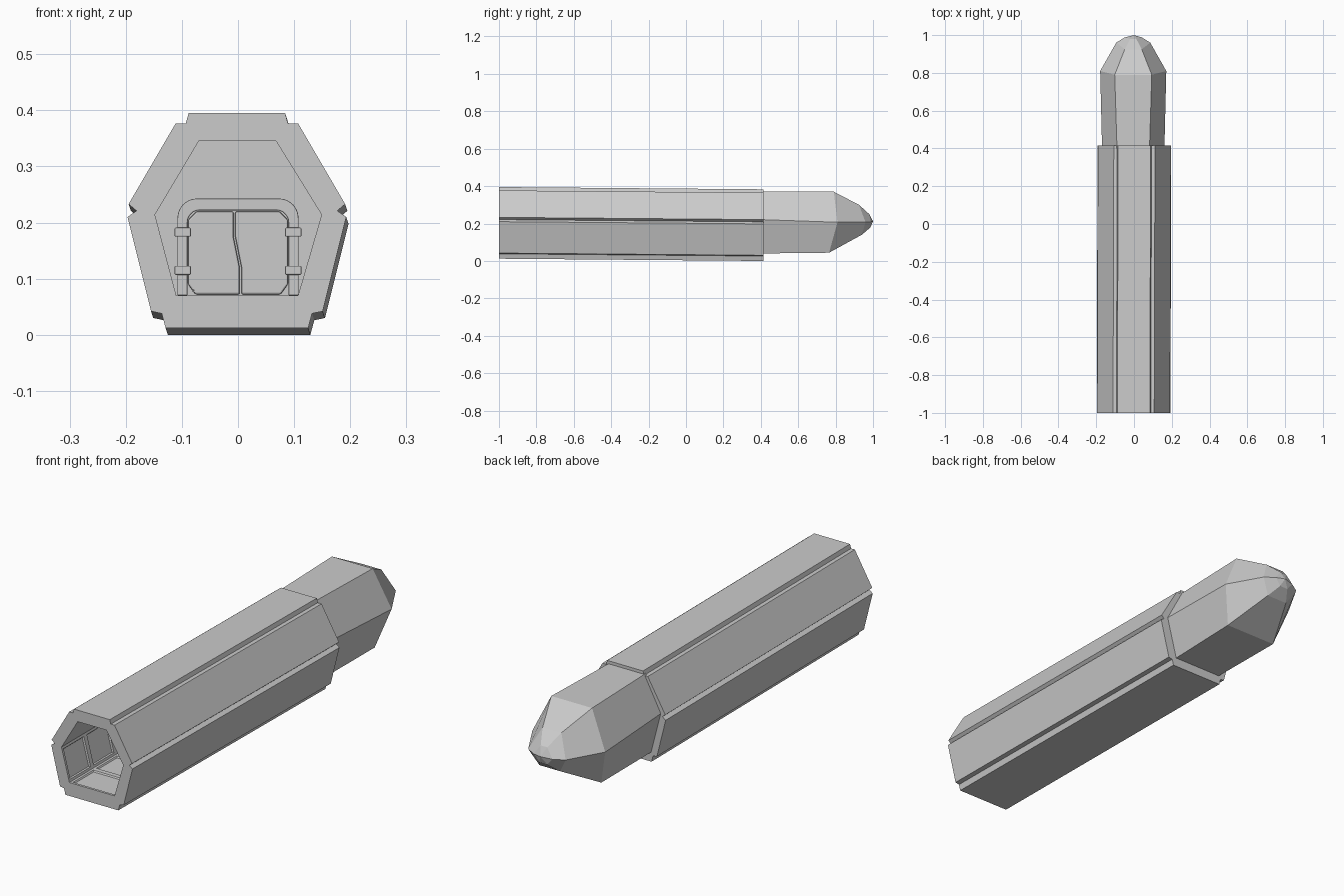
import bpy, bmesh, math
from mathutils import Vector

if "Cube" in bpy.data.objects:
    bpy.data.objects.remove(bpy.data.objects["Cube"])

grey = bpy.data.materials.new("hull grey")
grey.use_nodes = True
COLOUR = (0.6, 0.6, 0.6, 1)
grey.diffuse_color = COLOUR
grey.node_tree.nodes["Principled BSDF"].inputs["Base Color"].default_value = COLOUR


def finish(bm, name):
    mesh = bpy.data.meshes.new(name)
    bm.to_mesh(mesh)
    bm.free()
    mesh.materials.append(grey)
    obj = bpy.data.objects.new(name, mesh)
    bpy.context.collection.objects.link(obj)
    return obj


def loft(bm, rings):
    """Skin a list of rings of equal length with quads."""
    loops = [[bm.verts.new(p) for p in ring] for ring in rings]
    for a, b in zip(loops, loops[1:]):
        for i in range(len(a)):
            j = (i + 1) % len(a)
            bm.faces.new((a[i], a[j], b[j], b[i]))
    return loops


def loop_edges(bm, loop):
    return [bm.edges.get((v, loop[i - 1])) for i, v in enumerate(loop)]


def plate(name, outline, y, depth, bevel=0):
    """Extrude an x-z outline towards the front."""
    bm = bmesh.new()
    loops = loft(bm, [[(x, y - depth, z) for x, z in outline],
                      [(x, y, z) for x, z in outline]])
    for loop in loops:
        bm.faces.new(loop)
    bmesh.ops.recalc_face_normals(bm, faces=bm.faces)
    obj = finish(bm, name)
    if bevel:
        mod = obj.modifiers.new("edge", "BEVEL")
        mod.width = bevel
        mod.segments = 2
    return obj


def box(x0, x1, z0, z1):
    return [(x0, z0), (x1, z0), (x1, z1), (x0, z1)]


def rounded_top(half, top, bottom, radius):
    """Arch path from the left foot over to the right foot."""
    right = []
    for i in range(7):
        a = math.pi / 2 * (1 - i / 6)
        right.append((half - radius + radius * math.cos(a),
                      top - radius + radius * math.sin(a)))
    right.append((half, bottom))
    return [(-x, z) for x, z in reversed(right)] + right


# Hollow hull: six plates with stepped grooves at the corners, slightly skewed
half = [(0.086, 0.395), (0.091, 0.377), (0.109, 0.377), (0.193, 0.233),
        (0.179, 0.221), (0.195, 0.21), (0.153, 0.042), (0.134, 0.038),
        (0.127, 0.012)]
outer = half + [(-x, z) for x, z in reversed(half)]
inner = [(-0.07, 0.345), (0.068, 0.345), (0.149, 0.214),
         (0.107, 0.07), (-0.11, 0.07), (-0.148, 0.214)]
FRONT, HULL_END, WALL = -1, 0.415, 0.6
bm = bmesh.new()
hull = loft(bm, [[(x - 0.002, FRONT, z) for x, z in outer],
                 [(x + 0.002, HULL_END, z - 0.012) for x, z in outer]])
for loop, y in zip(hull, (FRONT, HULL_END)):
    hole = [bm.verts.new((x, y, z)) for x, z in inner]
    for i, v in enumerate(hole):
        bm.edges.new((hole[i - 1], v))
    bmesh.ops.triangle_fill(bm, edges=loop_edges(bm, loop) + loop_edges(bm, hole),
                            use_beauty=True)
bmesh.ops.recalc_face_normals(bm, faces=bm.faces)
finish(bm, "outer_hull")

# Corridor lining with recessed panels on the floor and lower walls
bm = bmesh.new()
BAYS = 10
loft(bm, [[(x, FRONT + (WALL - FRONT) * k / BAYS, z) for x, z in inner]
          for k in range(BAYS + 1)])
bm.normal_update()
panels = []
for f in bm.faces:
    c = f.calc_center_median()
    if f.normal.dot(Vector((c.x, 0, c.z - 0.2))) > 0:
        f.normal_flip()
    if c.z < 0.2:
        panels.append(f)
for thickness, depth in ((0.015, 0), (0.005, -0.006)):
    bmesh.ops.inset_individual(bm, faces=panels, thickness=thickness, depth=depth)
finish(bm, "corridor_lining")

# End wall and door
plate("end_wall", inner, WALL + 0.01, 0.01)

arch_out = rounded_top(0.108, 0.243, 0.07, 0.035)
arch_in = rounded_top(0.09, 0.222, 0.07, 0.022)
plate("door_frame", arch_out + arch_in[::-1], WALL, 0.03, 0.002)

split = [(-0.005, 0.22), (-0.005, 0.175), (0.006, 0.12), (0.006, 0.072)]
plate("door_leaf_left", split + [(0.076, 0.072), (0.089, 0.09), (0.089, 0.205), (0.074, 0.22)],
      WALL, 0.012, 0.003)
plate("door_leaf_right", [(x - 0.003, z) for x, z in split]
      + [(-0.076, 0.072), (-0.089, 0.09), (-0.089, 0.205), (-0.074, 0.22)],
      WALL, 0.008, 0.003)


def door_panel(name, x0, x1, z0, z1, y):
    """Raised rim around a flat panel."""
    bm = bmesh.new()
    f = bm.faces.new([bm.verts.new((x, y, z)) for x, z in box(x0, x1, z0, z1)])
    for thickness, depth in ((0.001, 0.005), (0.003, 0), (0.002, -0.004)):
        bmesh.ops.inset_individual(bm, faces=[f], thickness=thickness, depth=depth)
    finish(bm, name)


door_panel("door_panel_left", 0.004, 0.078, 0.155, 0.211, WALL - 0.012)
door_panel("door_panel_right", -0.081, -0.008, 0.076, 0.137, WALL - 0.008)

for side, sign in (("left", 1), ("right", -1)):
    for level, z in (("upper", 0.183), ("lower", 0.115)):
        outline = box(0.084, 0.113, z - 0.008, z + 0.008)
        plate(f"{level}_hinge_{side}", [(sign * x, h) for x, h in outline],
              WALL, 0.04, 0.002)

# Rear section and faceted nose: each ring is top, side and bottom corner (x, y, z)
rings = [
    [(0.086, 0.40, 0.37), (0.165, 0.40, 0.221), (0.118, 0.40, 0.04)],
    [(0.098, 0.79, 0.37), (0.175, 0.81, 0.207), (0.125, 0.765, 0.044)],
    [(0.045, 0.925, 0.30), (0.09, 0.96, 0.207), (0.05, 0.94, 0.14)],
    [(0.016, 0.98, 0.25), (0.045, 0.988, 0.209), (0.02, 0.985, 0.178)],
]
bm = bmesh.new()
loops = loft(bm, [[(x - 0.004, y, z) for x, y, z in r]
                  + [(-x - 0.004, y, z) for x, y, z in reversed(r)] for r in rings])
tip = bm.verts.new((0, 1, 0.212))
for i, v in enumerate(loops[-1]):
    bm.faces.new((loops[-1][i - 1], v, tip))
bmesh.ops.recalc_face_normals(bm, faces=bm.faces)
finish(bm, "rear_section_and_nose")
